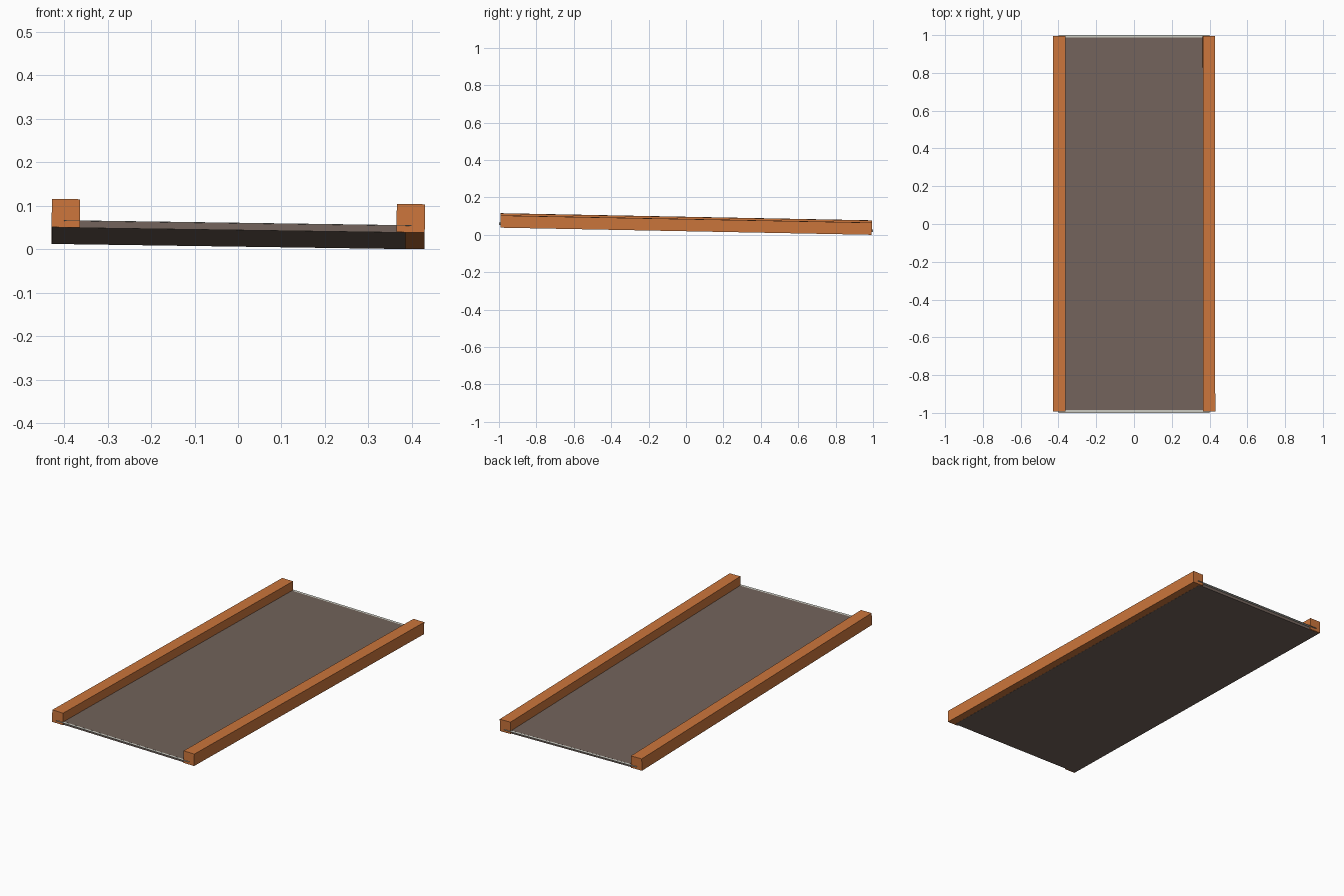
import bpy
import math
from mathutils import Matrix, Vector

cube = bpy.data.objects.get("Cube")
if cube:
    bpy.data.objects.remove(cube, do_unlink=True)


def material(name, rgb):
    mat = bpy.data.materials.new(name)
    mat.use_nodes = True
    color = (*rgb, 1)
    mat.diffuse_color = color
    mat.node_tree.nodes["Principled BSDF"].inputs["Base Color"].default_value = color
    return mat


orange = material("orange paint", (0.60, 0.18, 0.045))
brown = material("grey brown", (0.17, 0.125, 0.105))
pale = material("pale grey", (0.60, 0.60, 0.54))

# The whole ramp leans slightly down towards its back left corner
TILT = (Matrix.Translation((0, 0, 0.0255))
        @ Matrix.Rotation(math.atan(0.0145), 4, 'Y')
        @ Matrix.Rotation(-math.atan(0.0192), 4, 'X'))


def box(name, low, high, mat):
    low, high = Vector(low), Vector(high)
    bpy.ops.mesh.primitive_cube_add(size=1)
    obj = bpy.context.object
    obj.name = name
    size = high - low
    fit = Matrix.Translation((low + high) / 2) @ Matrix.Diagonal((*size, 1))
    obj.data.transform(TILT @ fit)
    obj.data.materials.append(mat)
    return obj


# Side rails
for name, side in (("left_rail", 1), ("right_rail", -1)):
    x1, x2 = sorted((side * 0.364, side * 0.429))
    box(name, (x1, -0.993, 0), (x2, 0.993, 0.065), orange)

# Deck, running under the right rail and into the left one
box("deck", (-0.428, -0.986, -0.0006), (0.385, 0.986, 0.0165), brown)

# Thin sheet that shows at both ends of the deck
box("end_sheet", (-0.40, -1, 0.015), (0.40, 1, 0.0162), pale)
